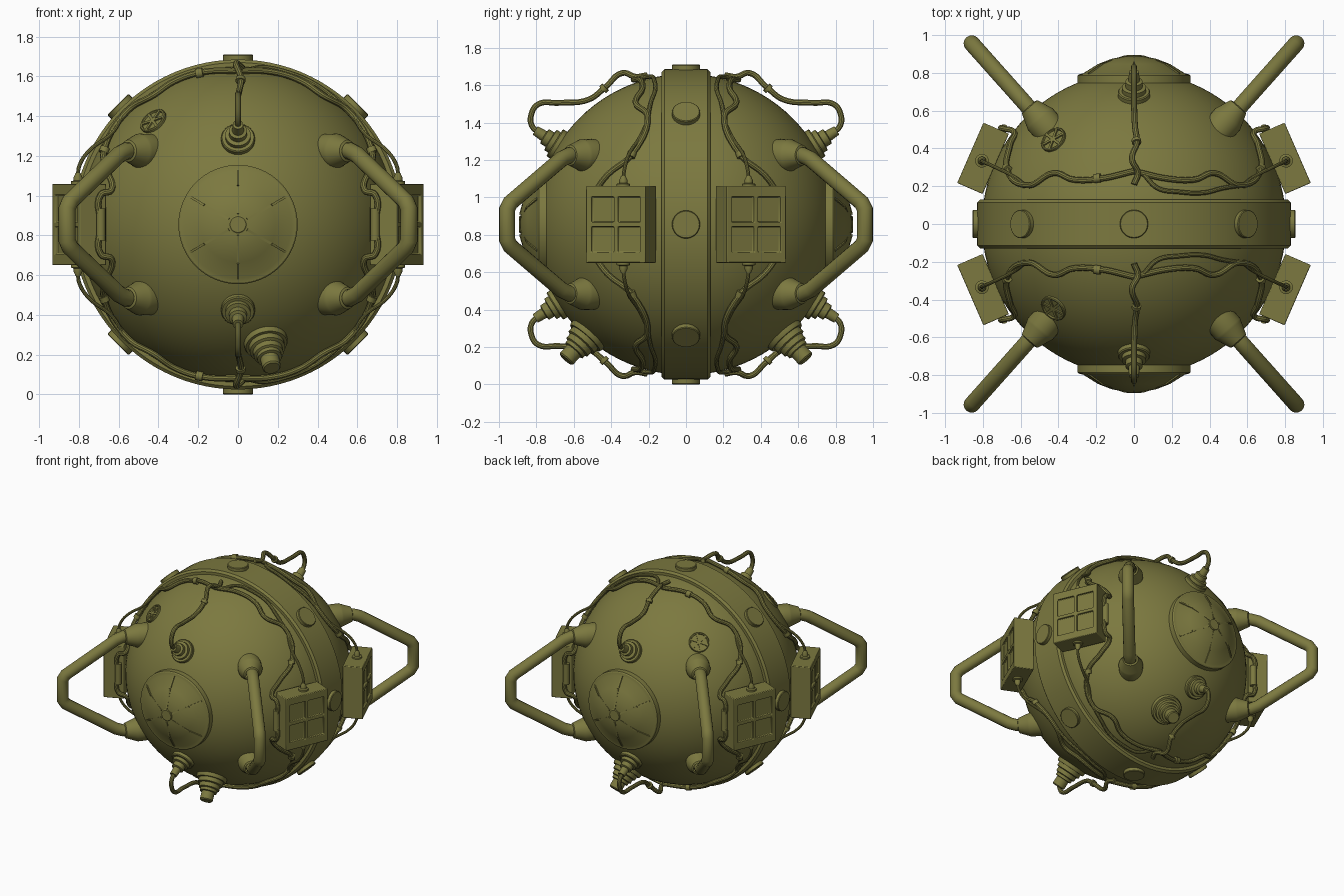
import bpy, bmesh
from math import sin, cos, pi, radians, sqrt
from mathutils import Vector, Matrix

if "Cube" in bpy.data.objects:
    bpy.data.objects.remove(bpy.data.objects["Cube"])

C = 0.855   # height of the sphere centre; all parts are built relative to it
olive = bpy.data.materials.new("olive_paint")
olive.diffuse_color = (0.2, 0.19, 0.05, 1)
olive.use_nodes = True
olive.node_tree.nodes["Principled BSDF"].inputs["Base Color"].default_value = olive.diffuse_color


def finish(name, mesh, mirror=""):
    """Place a mesh at the sphere centre, shade it and mirror it on the given axes."""
    ob = bpy.data.objects.new(name, mesh)
    bpy.context.collection.objects.link(ob)
    ob.location = (0, 0, C)
    mesh.materials.clear()
    mesh.materials.append(olive)
    mesh.shade_smooth()
    mesh.set_sharp_from_angle(angle=radians(32))
    if mirror:
        m = ob.modifiers.new("mirror", 'MIRROR')
        m.use_axis = [a in mirror for a in "xyz"]
        m.use_mirror_merge = False
    return ob


def from_bm(name, bm, mirror=""):
    bmesh.ops.recalc_face_normals(bm, faces=bm.faces)
    mesh = bpy.data.meshes.new(name)
    bm.to_mesh(mesh)
    bm.free()
    return finish(name, mesh, mirror)


def lathe(name, profile, origin, direction, mirror="", n=32):
    """Turn (radius, height) points around an axis."""
    bm = bmesh.new()
    rings = [[bm.verts.new((r * cos(2 * pi * i / n), r * sin(2 * pi * i / n), h))
              for i in range(n)] for r, h in profile]
    for a, b in zip(rings, rings[1:]):
        for i in range(n):
            j = (i + 1) % n
            bm.faces.new((a[i], a[j], b[j], b[i]))
    bmesh.ops.remove_doubles(bm, verts=bm.verts, dist=1e-5)
    rot = Vector(direction).to_track_quat('Z', 'Y').to_matrix().to_4x4()
    bm.transform(Matrix.Translation(origin) @ rot)
    return from_bm(name, bm, mirror)


def tube(name, pts, r, mirror="", smooth=True):
    """Sweep a round section along points."""
    cu = bpy.data.curves.new(name, 'CURVE')
    cu.dimensions = '3D'
    cu.bevel_depth, cu.bevel_resolution, cu.use_fill_caps = r, 3 if smooth else 6, True
    cu.resolution_u = 6
    if smooth:
        sp = cu.splines.new('BEZIER')
        sp.bezier_points.add(len(pts) - 1)
        for b, p in zip(sp.bezier_points, pts):
            b.co = p
            b.handle_left_type = b.handle_right_type = 'AUTO'
    else:
        sp = cu.splines.new('POLY')
        sp.points.add(len(pts) - 1)
        for b, p in zip(sp.points, pts):
            b.co = (*p, 1)
    tmp = bpy.data.objects.new("tmp", cu)
    bpy.context.collection.objects.link(tmp)
    dg = bpy.context.evaluated_depsgraph_get()
    mesh = bpy.data.meshes.new_from_object(tmp.evaluated_get(dg))
    bpy.data.objects.remove(tmp)
    mesh.name = name
    return finish(name, mesh, mirror)


def ring(deg, y, R=0.823):
    """Point on the sphere at an angle from the top around the y axis."""
    rho = sqrt(R * R - y * y)
    return Vector((rho * sin(radians(deg)), y, rho * cos(radians(deg))))


def ribs(name, count, r0, r1, width, dist0, dist1, direction, mirror, spin=0):
    """Radial spokes from (r0, dist0) to (r1, dist1) around an axis."""
    bm = bmesh.new()
    for i in range(count):
        a = Vector((r0, 0, dist0))
        b = Vector((r1, 0, dist1))
        d = b - a
        m = Matrix.Translation((a + b) / 2) @ d.to_track_quat('X', 'Z').to_matrix().to_4x4()
        m = Matrix.Rotation(spin + 2 * pi * i / count, 4, 'Z') @ m
        bmesh.ops.create_cube(bm, size=1, matrix=m @ Matrix.Diagonal((d.length, width, 0.03, 1)))
    bm.transform(Vector(direction).to_track_quat('Z', 'Y').to_matrix().to_4x4())
    return from_bm(name, bm, mirror)


# Spherical body
bm = bmesh.new()
bmesh.ops.create_uvsphere(bm, u_segments=96, v_segments=48, radius=0.805)
bm.transform(Matrix.Rotation(pi / 2, 4, 'X'))
from_bm("body_sphere", bm)

# Equator band and its eight round plates
lathe("equator_band", [(0.77, -0.13), (0.815, -0.13), (0.83, -0.115), (0.83, 0.115),
                       (0.815, 0.13), (0.77, 0.13)], (0, 0, 0), (0, 1, 0), n=96)
for k in range(8):
    a = k * pi / 4
    lathe("band_plate", [(0.075, 0.79), (0.075, 0.851), (0.071, 0.855), (0, 0.855)],
          (0, 0, 0), (sin(a), 0, cos(a)))

# Front and back domed caps with radial ribs and hub
lathe("end_cap", [(0.3, 0.72), (0.3, 0.785), (0.293, 0.792), (0.27, 0.797), (0.19, 0.847),
                  (0.12, 0.874), (0.06, 0.886), (0, 0.886)], (0, 0, 0), (0, -1, 0), "y", 64)
ribs("cap_ribs_inner", 6, 0.05, 0.19, 0.012, 0.878, 0.837, (0, -1, 0), "y", pi / 2)
ribs("cap_ribs_outer", 6, 0.19, 0.272, 0.012, 0.837, 0.787, (0, -1, 0), "y", pi / 2)
lathe("cap_hub", [(0.045, 0.87), (0.045, 0.89), (0.04, 0.894), (0, 0.894)],
      (0, 0, 0), (0, -1, 0), "y")

# Four carrying handles with conical sockets
half = [(0.48, 0.535, 0.37), (0.565, 0.625, 0.37), (0.6, 0.665, 0.35),
        (0.845, 0.94, 0.115), (0.86, 0.957, 0.08)]
path = half + [(x, y, -z) for x, y, z in reversed(half)]
tube("handle", path, 0.043, "xy", smooth=False)
lathe("handle_socket", [(0.085, -0.06), (0.087, 0.04), (0.082, 0.052), (0.055, 0.125), (0.043, 0.13)],
      (0.47, 0.525, 0.37), (0.655, 0.755, 0), "xyz")

# Equipment boxes with four recessed windows
bm = bmesh.new()
us = [-0.174, -0.142, -0.012, 0.012, 0.142, 0.174]
vs = [-0.205, -0.148, -0.012, 0.012, 0.148, 0.205]
grid = [[bm.verts.new((0.945, u, v)) for v in vs] for u in us]
faces = {(i, j): bm.faces.new((grid[i][j], grid[i + 1][j], grid[i + 1][j + 1], grid[i][j + 1]))
         for i in range(5) for j in range(5)}
rim = [e for e in bm.edges if e.is_boundary]
back = bmesh.ops.extrude_edge_only(bm, edges=rim)["geom"]
bmesh.ops.translate(bm, vec=(-0.147, 0, 0), verts=[g for g in back if isinstance(g, bmesh.types.BMVert)])
bmesh.ops.contextual_create(bm, geom=[g for g in back if isinstance(g, bmesh.types.BMEdge)])
panes = bmesh.ops.extrude_discrete_faces(bm, faces=[faces[i, j] for i in (1, 3) for j in (1, 3)])["faces"]
bmesh.ops.translate(bm, vec=(-0.018, 0, 0), verts=list({v for f in panes for v in f.verts}))
bm.transform(Matrix.Rotation(radians(23.5), 4, 'Z'))
box = from_bm("equipment_box", bm, "xy")
bev = box.modifiers.new("bevel", 'BEVEL')
bev.width, bev.segments, bev.limit_method = 0.005, 2, 'ANGLE'

# Plugs on the top and bottom of each box, with their leads
lathe("box_plug", [(0.036, -0.01), (0.036, 0.012), (0.022, 0.016), (0.022, 0.032), (0.012, 0.055)],
      (0.805, 0.335, 0.205), (0, 0, 1), "xyz", 20)
tube("box_lead", [(0.805, 0.335, 0.25), (0.8, 0.33, 0.29), (0.755, 0.31, 0.365),
                  ring(54, 0.25), ring(47, 0.21)], 0.01, "xyz")

# Main cable: a wavy loop on each side of the band, passing outside the boxes
quarter = [(0, 0.28), (13, 0.24), (24, 0.235), (33, 0.27), (44, 0.205), (61, 0.29), (68, 0.42), (75, 0.49)]
pts = [ring(t, y) for t, y in quarter]
pts += [Vector((0.69, 0.505, 0.15)), Vector((0.69, 0.505, 0))]
low = [Vector((p.x, p.y, -p.z)) for p in reversed(pts[:-1])]
tube("main_cable", pts + low, 0.016, "xy")
tube("cable_sleeve", [(0.69, 0.505, -0.08), (0.69, 0.505, 0.08)], 0.023, "xy", smooth=False)

# Secondary cable running close to the band on the right side
tube("second_cable", [ring(t, y) for t, y in
                      [(4, 0.26), (9, 0.19), (17, 0.17), (27, 0.165), (36, 0.19), (45, 0.205)]],
     0.012, "yz")

# Clips on the cables
for a, b in [((-15.5, 0.24), (-13, 0.245)), ((60, 0.287), (62, 0.297)), ((-62, 0.297), (-60, 0.287))]:
    tube("cable_clip", [ring(*a), ring(*b)], 0.024, "yz", smooth=False)

# Stepped sockets above and below each cap, with looping leads
sock = (0, -0.85, 0.53)
lathe("lead_socket", [(0.085, 0.77), (0.085, 0.822), (0.08, 0.828), (0.064, 0.828), (0.064, 0.853),
                      (0.045, 0.857), (0.045, 0.89), (0.03, 0.895), (0.026, 0.95), (0, 0.95)],
      (0, 0, 0), sock, "yz")
tube("looping_lead", [(0, -0.79, 0.492), (0, -0.825, 0.53), (0, -0.828, 0.585), (0, -0.79, 0.643),
                      (0, -0.68, 0.65), (0.005, -0.52, 0.668), (0.015, -0.43, 0.735),
                      (-0.01, -0.34, 0.81), (0.02, -0.27, 0.79), (0, -0.21, 0.798)], 0.016, "yz")
tube("lead_clip", [(0.012, -0.445, 0.72), (0.014, -0.43, 0.735)], 0.025, "yz", smooth=False)

# Large stepped fuse plug low on the front and back
lathe("fuse_plug", [(0.11, 0.74), (0.11, 0.815), (0.105, 0.825), (0.09, 0.825), (0.09, 0.855),
                    (0.075, 0.86), (0.075, 0.89), (0.062, 0.895), (0.062, 0.915), (0.047, 0.918),
                    (0.047, 0.975), (0.04, 0.982), (0, 0.982)],
      (0, 0, 0), (0.17, -0.64, -0.72), "y")

# Small round vents on the upper left
vent = (-0.43, -0.45, 0.525)
lathe("vent", [(0.073, 0.78), (0.073, 0.813), (0.069, 0.817), (0.062, 0.817), (0.06, 0.808), (0, 0.808)],
      (0, 0, 0), vent, "y")
ribs("vent_spokes", 6, 0.0, 0.063, 0.014, 0.801, 0.801, vent, "y", 0.4)
